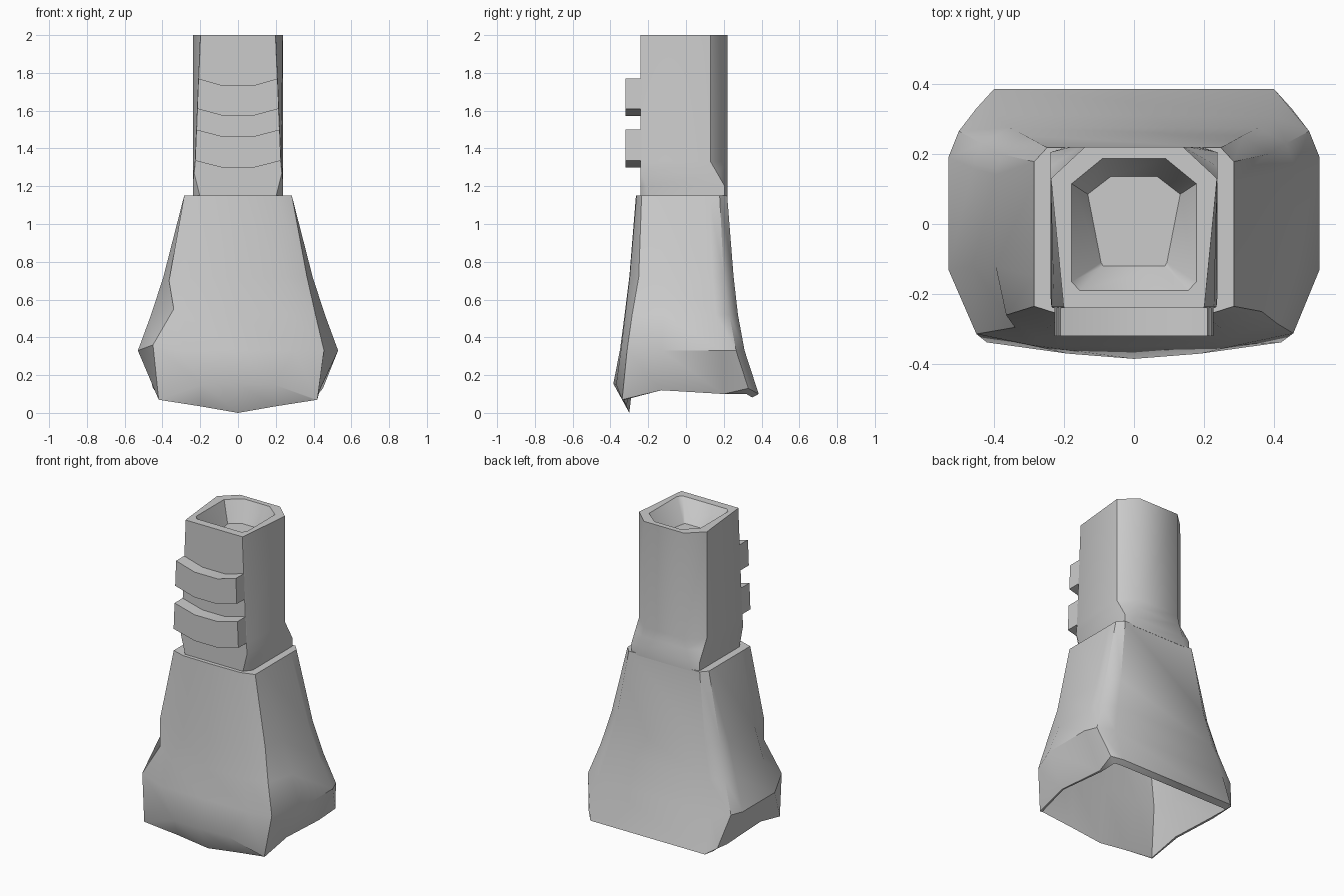
import bpy, bmesh


def mirror_ring(half, z=None, centre=False):
    """Full ring from its right half, listed front to back."""
    pts = [p if len(p) == 3 else (p[0], p[1], z) for p in half]
    side = pts[1:] if centre else pts
    return pts + [(-x, y, h) for x, y, h in reversed(side)]


def loft(name, rings, angle=0.6):
    bm = bmesh.new()
    rows = [[bm.verts.new(p) for p in r] for r in rings]
    n = len(rows[0])
    for a, b in zip(rows, rows[1:]):
        for i in range(n):
            j = (i + 1) % n
            bm.faces.new((a[i], a[j], b[j], b[i]))
    bm.faces.new(rows[0])
    bm.faces.new(rows[-1])
    bmesh.ops.recalc_face_normals(bm, faces=bm.faces)
    me = bpy.data.meshes.new(name)
    bm.to_mesh(me)
    bm.free()
    ob = bpy.data.objects.new(name, me)
    bpy.context.collection.objects.link(ob)
    bpy.ops.object.select_all(action='DESELECT')
    ob.select_set(True)
    bpy.context.view_layer.objects.active = ob
    bpy.ops.object.shade_smooth_by_angle(angle=angle)
    return ob


# Hollow-topped shaft: outside from the bottom up, then down into the socket
loft("shaft", [mirror_ring(h, z) for z, h in [
    (1.14, [(.20, -.24), (.239, -.19), (.239, .205), (.19, .22)]),
    (1.20, [(.215, -.24), (.238, -.21), (.238, .205), (.18, .22)]),
    (1.27, [(.232, -.24), (.236, -.235), (.238, .165), (.155, .22)]),
    (1.33, [(.226, -.24), (.229, -.235), (.238, .13), (.14, .22)]),
    (2.00, [(.198, -.24), (.201, -.235), (.237, .13), (.14, .22)]),
    (2.00, [(.155, -.19), (.178, -.165), (.178, .115), (.09, .187)]),
    (1.87, [(.088, -.12), (.094, -.11), (.132, .085), (.067, .135)]),
]], angle=0.82)

# Two sagging ridges on the shaft front
for name, top, bottom in [("upper_ridge", 1.77, 1.61), ("lower_ridge", 1.50, 1.335)]:
    wt, wb = .2 + (2 - top) * .04, .2 + (2 - bottom) * .04
    columns = []
    for t, xt, xb in [(0, -wt, -wb), (1, -.08, -.08), (1, .08, .08), (0, wt, wb)]:
        s = .037 * t
        columns.append([(xt, -.32, top - s), (xt, -.2, top - s),
                        (xb, -.2, bottom - s), (xb, -.32, bottom - s)])
    loft(name, columns)

# Flared lower body, top to hem, then up inside its hollow underside.
# Each half ring runs from the front centre round to the back corner.
rings = [mirror_ring(h, z, centre=True) for z, h in [
    (1.15, [(0, -.265), (.20, -.262), (.285, -.235), (.285, -.15),
            (.285, .12), (.285, .178), (.248, .218)]),
    (.72, [(0, -.30), (.25, -.298), (.365, -.25), (.395, -.12),
           (.395, .14), (.382, .20), (.31, .252)]),
    (.52, [(0, -.325), (.28, -.322), (.41, -.285), (.46, -.12),
           (.46, .16), (.435, .23), (.355, .275)]),
    (.33, [(0, -.35), (.30, -.345), (.455, -.312), (.53, -.13),
           (.53, .19), (.50, .265), (.40, .31)]),
    (.10, [(0, -.385, .155), (.19, -.37, .15), (.42, -.338, .07), (.432, -.13, .12),
           (.425, .20), (.45, .33, .13), (.40, .385)]),
    (.10, [(0, -.30, 0), (.20, -.315, .035), (.41, -.33, .068), (.42, -.13, .122),
           (.41, .20), (.415, .32), (.38, .35, .082)]),
    (.35, [(0, -.26), (.24, -.26), (.36, -.25), (.40, -.12),
           (.40, .16), (.38, .22), (.33, .25)]),
    (.70, [(0, -.22), (.18, -.22), (.27, -.19), (.31, -.10),
           (.31, .12), (.29, .16), (.24, .19)]),
]]
# Dent in the left front corner
rings[1][-2] = (-.365, -.26, .70)
rings[2][-2] = (-.34, -.295, .55)
rings[3][-2] = (-.45, -.314, .36)
loft("flared_body", rings, angle=0.7)
